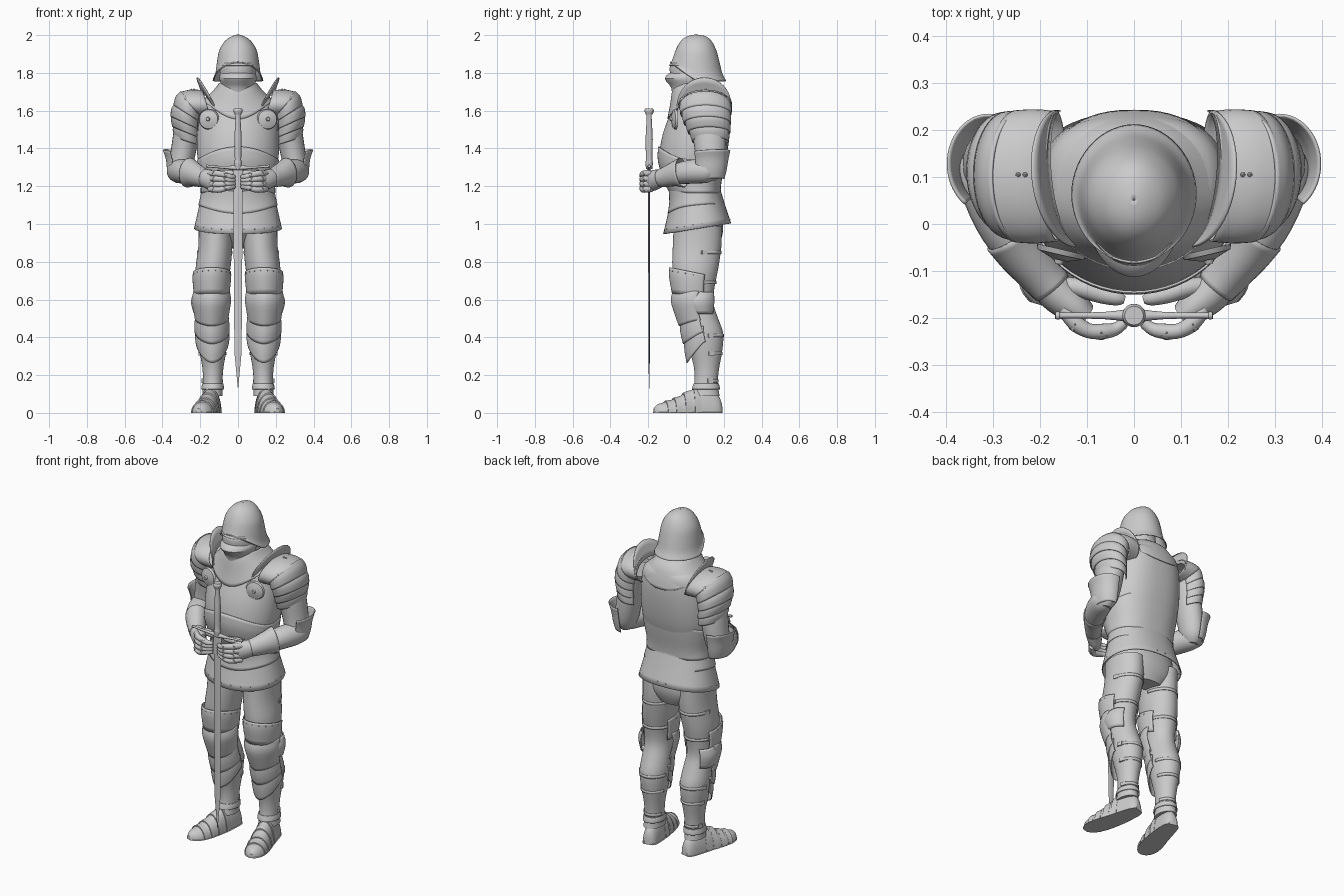
import bpy, bmesh, math
from mathutils import Vector, Matrix


def finish(name, bm, mirror=False, solid=0.0, angle=35):
    bmesh.ops.recalc_face_normals(bm, faces=bm.faces)
    me = bpy.data.meshes.new(name)
    bm.to_mesh(me)
    bm.free()
    ob = bpy.data.objects.new(name, me)
    bpy.context.collection.objects.link(ob)
    bpy.ops.object.select_all(action='DESELECT')
    ob.select_set(True)
    bpy.context.view_layer.objects.active = ob
    bpy.ops.object.shade_smooth_by_angle(angle=math.radians(angle))
    if solid:
        m = ob.modifiers.new("thickness", 'SOLIDIFY')
        m.thickness, m.offset = solid, 0
    if mirror:
        ob.modifiers.new("mirror", 'MIRROR')
    return ob


def smooth_rows(rows, steps):
    """Catmull-Rom interpolation of number rows."""
    out = []
    for i in range(len(rows) - 1):
        p0, p1, p2 = rows[max(i - 1, 0)], rows[i], rows[i + 1]
        p3 = rows[min(i + 2, len(rows) - 1)]
        for k in range(steps):
            t = k / steps
            out.append([0.5 * (2 * b + (c - a) * t + (2 * a - 5 * b + 4 * c - d) * t * t
                               + (3 * b - a - 3 * c + d) * t ** 3)
                        for a, b, c, d in zip(p0, p1, p2, p3)])
    return out + [list(rows[-1])]


def skin(bm, rings, closed, caps):
    vr = [[bm.verts.new(p) for p in r] for r in rings]
    n = len(vr[0])
    for a, b in zip(vr, vr[1:]):
        for j in range(n if closed else n - 1):
            k = (j + 1) % n
            bm.faces.new((a[j], a[k], b[k], b[j]))
    if caps:
        bm.faces.new(vr[0])
        bm.faces.new(vr[-1])


def loft(name, rows, arc=None, n=40, p=2.0, pb=None, tx=0, ty=0, back=0, k=1.5, steps=3,
         caps=True, solid=0.0, mirror=False):
    """Rings stacked in z. Row: z, centre x, half width, front y, back y, point drop, outer rise.
    arc in degrees: 0 is front, 90 is outward +x. p, pb: squareness of front and back half."""
    bm, rings = bmesh.new(), []
    rows = [tuple(r) + (0,) * (7 - len(r)) for r in rows]
    a0, a1 = arc or (0, 360)
    cnt = n if not arc else n + 1
    for z, cx, hw, yf, yb, v, rise in smooth_rows(rows, steps):
        ring = []
        for i in range(cnt):
            a = math.radians(a0 + (a1 - a0) * i / n)
            s, c = math.sin(a), math.cos(a)
            e = 2 / (p if c > 0 else pb or p)
            x = math.copysign(abs(s) ** e, s)
            y = -(yb - yf) / 2 * math.copysign(abs(c) ** e, c)
            f = abs(c) ** k * (1 if c > 0 else back)
            ring.append((cx + x * hw, (yf + yb) / 2 + y, z + tx * x * hw + rise * x + ty * y - v * f))
        rings.append(ring)
    skin(bm, rings, not arc, caps and not arc)
    return finish(name, bm, mirror, solid)


def tube(name, rows, n=24, steps=3, caps=True, floor=False, solid=0.0, mirror=True):
    """Sweep of ellipses. Row: x, y, z, sideways radius, upward radius."""
    rows = smooth_rows([r if len(r) == 5 else r + (r[3],) for r in rows], steps)
    P = [Vector(r[:3]) for r in rows]
    bm, rings = bmesh.new(), []
    for i, r in enumerate(rows):
        t = (P[min(i + 1, len(P) - 1)] - P[max(i - 1, 0)]).normalized()
        side = t.cross(Vector((0, 1, 0) if abs(t.z) > .8 else (0, 0, 1))).normalized()
        up = side.cross(t)
        ring = [P[i] + side * r[3] * math.cos(2 * math.pi * j / n)
                + up * r[4] * math.sin(2 * math.pi * j / n) for j in range(n)]
        if floor:
            for q in ring:
                q.z = max(q.z, 0)
        rings.append(ring)
    skin(bm, rings, True, caps)
    return finish(name, bm, mirror, solid)


def rivets(name, pts, r=.006, mirror=True):
    bm = bmesh.new()
    for q in pts:
        bmesh.ops.create_icosphere(bm, subdivisions=1, radius=r, matrix=Matrix.Translation(q))
    finish(name, bm, mirror)


# Helmet, visor, chin guard
loft("helmet", [(2.0, 0, .002, .05, .053), (1.992, 0, .03, .01, .1), (1.968, 0, .066, -.024, .132),
                (1.92, 0, .096, -.05, .157, -.005), (1.86, 0, .108, -.066, .174, -.02),
                (1.795, 0, .117, -.076, .19, -.06), (1.757, 0, .131, -.083, .21, -.10)],
     n=56, p=1.95, k=1.2, caps=False, solid=.006)
loft("visor", [(1.87, 0, .09, -.06, .15), (1.845, 0, .094, -.075, .15), (1.825, 0, .095, -.084, .15),
               (1.77, 0, .093, -.08, .15)], arc=(-85, 85), solid=.005)
loft("sight_band", [(1.85, 0, .097, -.08, .15), (1.838, 0, .098, -.087, .15)], arc=(-55, 55), steps=1, solid=.006)
loft("chin_guard", [(1.80, 0, .088, -.08, .13), (1.77, 0, .096, -.11, .14), (1.72, 0, .083, -.075, .14),
                    (1.65, 0, .1, -.065, .15, .03)], arc=(-100, 100), p=1.9, solid=.006)
loft("neck", [(1.9, 0, .085, -.045, .14), (1.8, 0, .085, -.05, .14), (1.68, 0, .1, -.045, .17)])

# Torso plates: rounded front, flatter back
loft("cuirass", [(1.74, 0, .085, -.04, .15), (1.70, 0, .125, -.045, .2), (1.66, 0, .18, -.05, .228),
                 (1.58, 0, .2, -.085, .237), (1.48, 0, .215, -.122, .232), (1.38, 0, .217, -.14, .218),
                 (1.30, 0, .205, -.14, .198), (1.22, 0, .19, -.105, .178), (1.13, 0, .19, -.075, .175)],
     n=56, p=1.95, pb=2.5)
loft("gorget", [(1.745, 0, .098, -.055, .165), (1.71, 0, .125, -.07, .205), (1.67, 0, .165, -.082, .23, .04),
                (1.645, 0, .187, -.097, .241, .09)], n=56, pb=2.4, back=.6, k=3, caps=False, solid=.005)
loft("waist_plate", [(1.34, 0, .215, -.145, .211, -.07), (1.29, 0, .21, -.146, .202, -.04),
                     (1.22, 0, .196, -.112, .185), (1.165, 0, .195, -.084, .18)],
     n=56, p=1.95, pb=2.5, back=.7, k=2, caps=False, solid=.005)
loft("upper_fauld", [(1.2, 0, .187, -.09, .178), (1.15, 0, .196, -.086, .186, .02), (1.10, 0, .207, -.095, .2, .03)],
     n=56, p=2.05, pb=2.3, ty=.1, back=.8, k=3, caps=False, solid=.005)
loft("skirt", [(1.17, 0, .188, -.075, .177), (1.09, 0, .204, -.09, .2), (.975, 0, .23, -.118, .236)],
     n=56, p=2.05, pb=2.3, ty=.16, caps=False, solid=.006)
loft("hips", [(1.12, 0, .18, -.06, .17), (1.0, 0, .19, -.05, .195), (.93, 0, .16, 0, .19),
              (.87, 0, .08, .06, .165)], p=2.2)
rivets("skirt_rivets", [(.227 * math.sin(a), .059 - .175 * math.cos(a), .997 - .027 * math.cos(a))
                        for a in [math.radians(8 + 15 * i) for i in range(12)]], .004)

# Legs
loft("leg", [(.99, .12, .088, -.065, .19), (.88, .12, .09, -.07, .187), (.76, .133, .092, -.072, .17),
             (.66, .14, .08, -.055, .15), (.58, .14, .074, -.04, .145), (.50, .137, .077, -.01, .17),
             (.42, .135, .08, .0, .197), (.33, .133, .071, .02, .192), (.24, .133, .056, .042, .176),
             (.16, .134, .051, .045, .168), (.09, .136, .054, .03, .178)], mirror=True)
loft("thigh_plate", [(.745, .138, .098, -.086, .165), (.70, .139, .099, -.088, .158),
                     (.62, .14, .091, -.072, .15, .01)],
     arc=(-120, 120), ty=-.2, p=1.9, solid=.005, mirror=True)
loft("knee_cop", [(.645, .14, .094, -.062, .15, -.015), (.595, .14, .101, -.078, .15), (.535, .14, .092, -.055, .145, .02),
                  (.49, .14, .085, -.035, .15, .03)], arc=(-105, 105), p=1.75, solid=.005, mirror=True)
loft("knee_wing", [(.64, .15, .078, .01, .155), (.59, .15, .097, -.02, .16), (.525, .15, .08, .01, .15)],
     arc=(35, 150), n=20, solid=.006, mirror=True)
loft("shin_lame_upper", [(.53, .138, .084, -.03, .15), (.47, .138, .09, -.028, .17, .04), (.425, .137, .09, -.013, .18, .06)],
     arc=(-95, 95), p=1.8, k=1.3, solid=.005, mirror=True)
loft("shin_lame_lower", [(.46, .137, .084, -.01, .18, .04), (.41, .136, .089, -.006, .185, .08),
                         (.375, .136, .086, .006, .19, .11)],
     arc=(-95, 95), p=1.8, k=1.3, solid=.005, mirror=True)
loft("ankle_band", [(.155, .134, .054, .042, .172), (.14, .134, .057, .037, .176), (.125, .135, .058, .033, .178)],
     caps=False, solid=.004, mirror=True)
rivets("thigh_plate_rivets", [(.138 + .1 * math.sin(a), .04 - .128 * math.cos(a), .73 + .025 * math.cos(a))
                              for a in [math.radians(-90 + 20 * i) for i in range(10)]], .004)

# Thin leg straps with buckles on the outside
for i, (z, cx, hw, yf, yb) in enumerate([(.85, .122, .092, -.07, .185), (.69, .138, .087, -.06, .16),
                                         (.41, .135, .081, 0, .198), (.315, .133, .07, .022, .191),
                                         (.17, .133, .053, .045, .171)]):
    loft(f"leg_strap_{i}", [(z + .008, cx, hw, yf, yb), (z - .008, cx, hw, yf, yb)], arc=(100, 260), n=24,
         steps=1, solid=.004, mirror=True)
    bm = bmesh.new()
    bmesh.ops.create_cube(bm, matrix=Matrix.Translation((cx + hw * .93, (yf + yb) / 2 + (yb - yf) * .16, z))
                          @ Matrix.Rotation(math.radians(20), 4, 'Z') @ Matrix.Diagonal((.012, .03, .022, 1)))
    finish(f"leg_buckle_{i}", bm, True)

# Armoured shoes
foot = [(.122, .188, 0, .022, .05), (.127, .165, 0, .04, .1), (.14, .09, 0, .051, .135), (.154, .02, 0, .057, .118),
        (.173, -.05, 0, .061, .08), (.19, -.11, 0, .056, .058), (.202, -.15, 0, .038, .045), (.208, -.17, 0, .012, .025)]
tube("shoe", foot, n=32, floor=True)
path = smooth_rows(foot, 4)
for i, s in enumerate((9, 12, 15, 18)):
    seg = [tuple(r[:3]) + (r[3] + .001 + .002 * j, r[4] + .001 + .003 * j) for j, r in enumerate(path[s:s + 3])]
    tube(f"shoe_lame_{i}", seg, n=32, steps=1, floor=True)
tube("shoe_sole", [(x, y, 0, w + .004, .01) for x, y, z, w, h in foot], floor=True)

# Shoulders: fanned overlapping plates, upstanding guard, round armpit plate
rims = [(1.632, .165, .022, -.035, .238, 0, .075), (1.628, .25, .06, -.037, .24, 0, .066),
        (1.583, .268, .072, -.028, .238, 0, .046), (1.533, .277, .078, -.01, .236, 0, .036),
        (1.484, .272, .073, .012, .232, 0, .03), (1.437, .268, .068, .035, .224, 0, .022)]
for i, (a, b) in enumerate(zip(rims, rims[1:])):
    top = [u - d for u, d in zip(a, (-.012, .003, .005, -.008, .008, 0, .004))] if i else list(a)
    mid = [(u + w) / 2 + d for u, w, d in zip(top, b, (.004, .003, .004, -.003, .003, 0, .004))]
    loft(f"shoulder_plate_{i}", [top, mid, b], arc=(-50, 230) if i else (-75, 255), solid=.005, mirror=True)
bm, rings = bmesh.new(), []
for i in range(25):
    s, c = math.sin(math.pi * i / 24), math.cos(math.pi * i / 24)
    h = .09 * s ** .7
    rings.append([(.115 + .04 * s + .038 * u * s + .045 * (i / 24), .097 - (.142 + .004 * u) * c,
                   1.6 + .085 * s + h * u) for u in (0, .33, .67, 1)])
skin(bm, rings, False, False)
finish("shoulder_guard", bm, True, .006)
rivets("shoulder_rivets", [(.232, .105, 1.712), (.247, .105, 1.711)])
bm = bmesh.new()
face = Matrix.Translation((.155, -.06, 1.555)) @ Matrix.Rotation(math.radians(13), 4, 'Z') \
    @ Matrix.Rotation(math.radians(90), 4, 'X')
for r1, r2, d, z in ((.055, .05, .012, 0), (.05, .016, .012, .011), (.012, .008, .012, .02)):
    bmesh.ops.create_cone(bm, cap_ends=True, segments=32, radius1=r1, radius2=r2, depth=d,
                          matrix=face @ Matrix.Translation((0, 0, z)))
finish("armpit_disc", bm, True)

# Arms and elbows
tube("upper_arm", [(.235, .11, 1.6, .06, .1), (.268, .122, 1.5, .068, .092), (.29, .13, 1.38, .066, .082),
                   (.308, .125, 1.28, .058, .07), (.31, .12, 1.235, .03, .035)])
tube("forearm", [(.33, .16, 1.28, .03), (.32, .12, 1.28, .06), (.29, .04, 1.278, .064), (.255, -.03, 1.268, .057),
                 (.2, -.1, 1.25, .043)])
loft("elbow_guard", [(1.385, .31, .086, .025, .232), (1.34, .308, .072, .035, .222), (1.28, .306, .066, .04, .212),
                     (1.235, .304, .056, .05, .2)], arc=(35, 190), tx=.1, ty=.05, n=30, solid=.006, mirror=True)

# Gauntlets
tube("gauntlet_cuff", [(.26, -.022, 1.272, .06, .078), (.235, -.06, 1.264, .054, .063),
                       (.2, -.105, 1.25, .046, .052), (.175, -.135, 1.243, .042, .046)], caps=False, solid=.005)
tube("hand", [(.2, -.105, 1.25, .04, .044), (.165, -.145, 1.24, .042, .05), (.13, -.175, 1.23, .037, .055),
              (.105, -.195, 1.225, .028, .05)])
for i in range(4):
    z = 1.268 - .028 * i
    e = 1.25 - .018 * i
    tube(f"finger_{i}", [(.15, -.18, z, .015), (.125, -.21, z, .018), (.098, -.227, z - .002, .016),
                         (.068, -.229, (z + e) / 2, .0165), (.04, -.224, e, .014), (.02, -.21, e, .011)], n=12)
    rivets(f"knuckle_{i}", [(.125, -.214, z), (.07, -.231, (z + e) / 2)], .0185)
tube("thumb", [(.15, -.13, 1.255, .018), (.105, -.138, 1.265, .021), (.07, -.15, 1.268, .019),
               (.035, -.158, 1.27, .016), (.02, -.162, 1.27, .008)], n=14)

# Sword standing point down
Y = -.195
loft("sword_blade", [(1.31, 0, .026, Y - .006, Y + .006), (.32, 0, .019, Y - .004, Y + .004),
                     (.13, 0, .001, Y - .001, Y + .001)], n=4, steps=1)
loft("sword_grip", [(z, 0, r, Y - r, Y + r) for z, r in ((1.29, .016), (1.33, .021), (1.34, .017), (1.45, .019),
                                                         (1.57, .013), (1.58, .018), (1.6, .025), (1.612, .02))], n=20)
tube("sword_crossguard", [(x, Y, 1.298 + .3 * x * x, r, r) for x, r in ((-.168, .007), (-.16, .009), (-.15, .006),
     (-.06, .008), (0, .014), (.06, .008), (.15, .006), (.16, .009), (.168, .007))], n=12, mirror=False)
